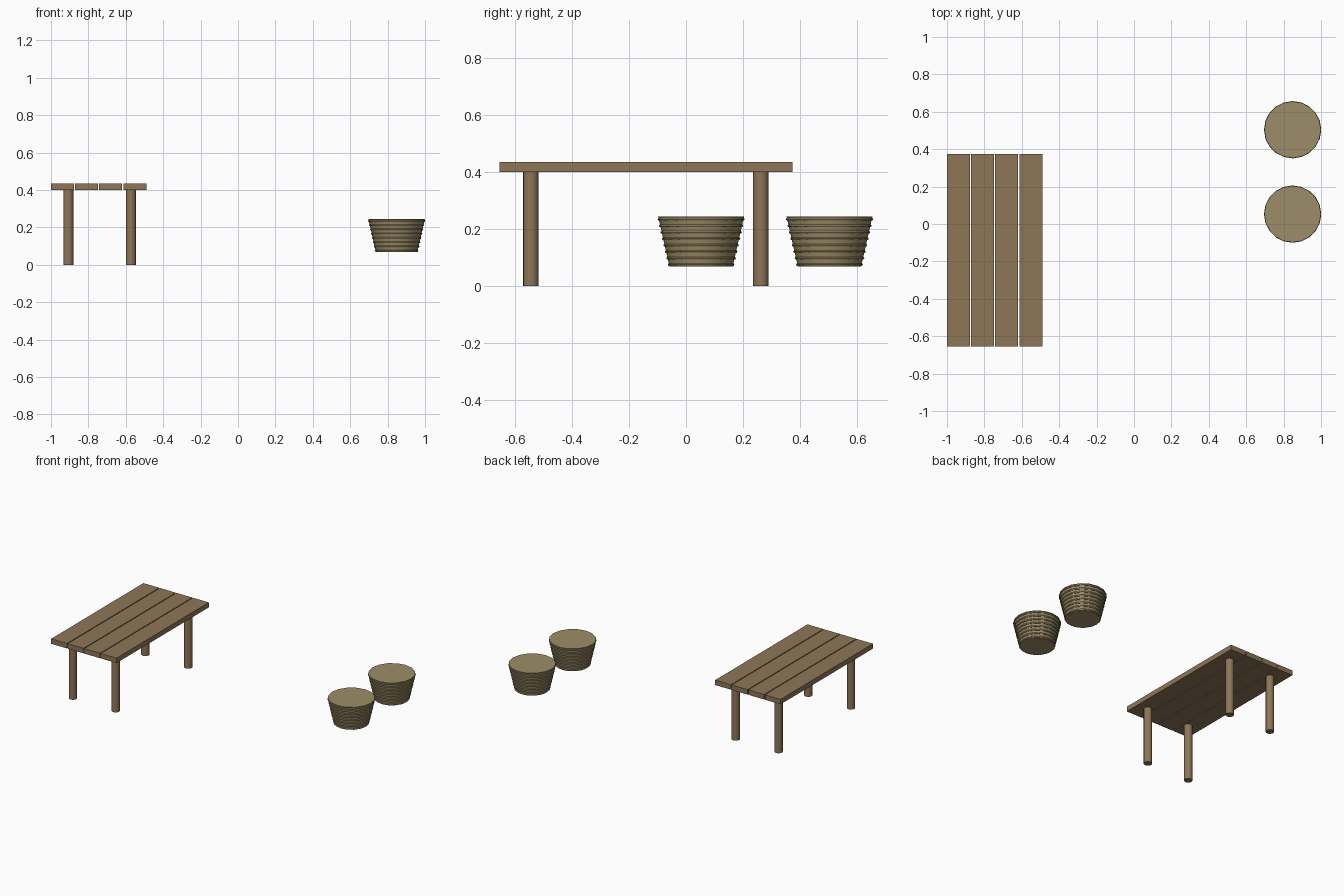
import bpy
from math import radians

if "Cube" in bpy.data.objects:
    bpy.data.objects.remove(bpy.data.objects["Cube"])


def material(name, rgb):
    m = bpy.data.materials.new(name)
    m.diffuse_color = (*rgb, 1)
    m.use_nodes = True
    m.node_tree.nodes["Principled BSDF"].inputs["Base Color"].default_value = m.diffuse_color
    return m


wood = material("wood", (0.27, 0.18, 0.095))
wicker = material("wicker", (0.34, 0.27, 0.14))


def finish(name, mat, smooth=False):
    ob = bpy.context.object
    ob.name = name
    ob.data.materials.append(mat)
    if smooth:
        bpy.ops.object.shade_smooth_by_angle(angle=radians(40))
    return ob


def box(name, x0, x1, y0, y1, z0, z1, mat):
    bpy.ops.mesh.primitive_cube_add(
        size=1, location=((x0 + x1) / 2, (y0 + y1) / 2, (z0 + z1) / 2))
    bpy.context.object.scale = (x1 - x0, y1 - y0, z1 - z0)
    bpy.ops.object.transform_apply(location=False, rotation=False, scale=True)
    finish(name, mat)


# Table top: four planks with narrow gaps
PITCH, WIDTH = 0.129, 0.123
for i in range(4):
    x = -1 + i * PITCH
    box(f"table_plank_{i + 1}", x, x + WIDTH, -0.655, 0.374, 0.40, 0.435, wood)

# Table legs
for side, x in (("left", -0.907), ("right", -0.573)):
    for end, y in (("front", -0.545), ("back", 0.263)):
        bpy.ops.mesh.primitive_cylinder_add(
            vertices=16, radius=0.027, depth=0.40, location=(x, y, 0.20))
        finish(f"table_leg_{end}_{side}", wood, smooth=True)

# Baskets: tapered body wrapped in woven rings
Z0, Z1, R0, R1, RINGS = 0.068, 0.245, 0.111, 0.151, 8
for name, y in (("front", 0.053), ("back", 0.504)):
    bpy.ops.mesh.primitive_cone_add(
        vertices=16, radius1=R0, radius2=R1, depth=Z1 - Z0,
        location=(0.848, y, (Z0 + Z1) / 2))
    finish(f"basket_body_{name}", wicker, smooth=True)
    for i in range(RINGS):
        z = Z0 + 0.007 + i * 0.0228
        r = R0 + (R1 - R0) * (z - Z0) / (Z1 - Z0)
        bpy.ops.mesh.primitive_torus_add(
            major_segments=20, minor_segments=6, major_radius=r - 0.001,
            minor_radius=0.0055, location=(0.848, y, z))
        finish(f"basket_ring_{name}_{i + 1}", wicker, smooth=True)
